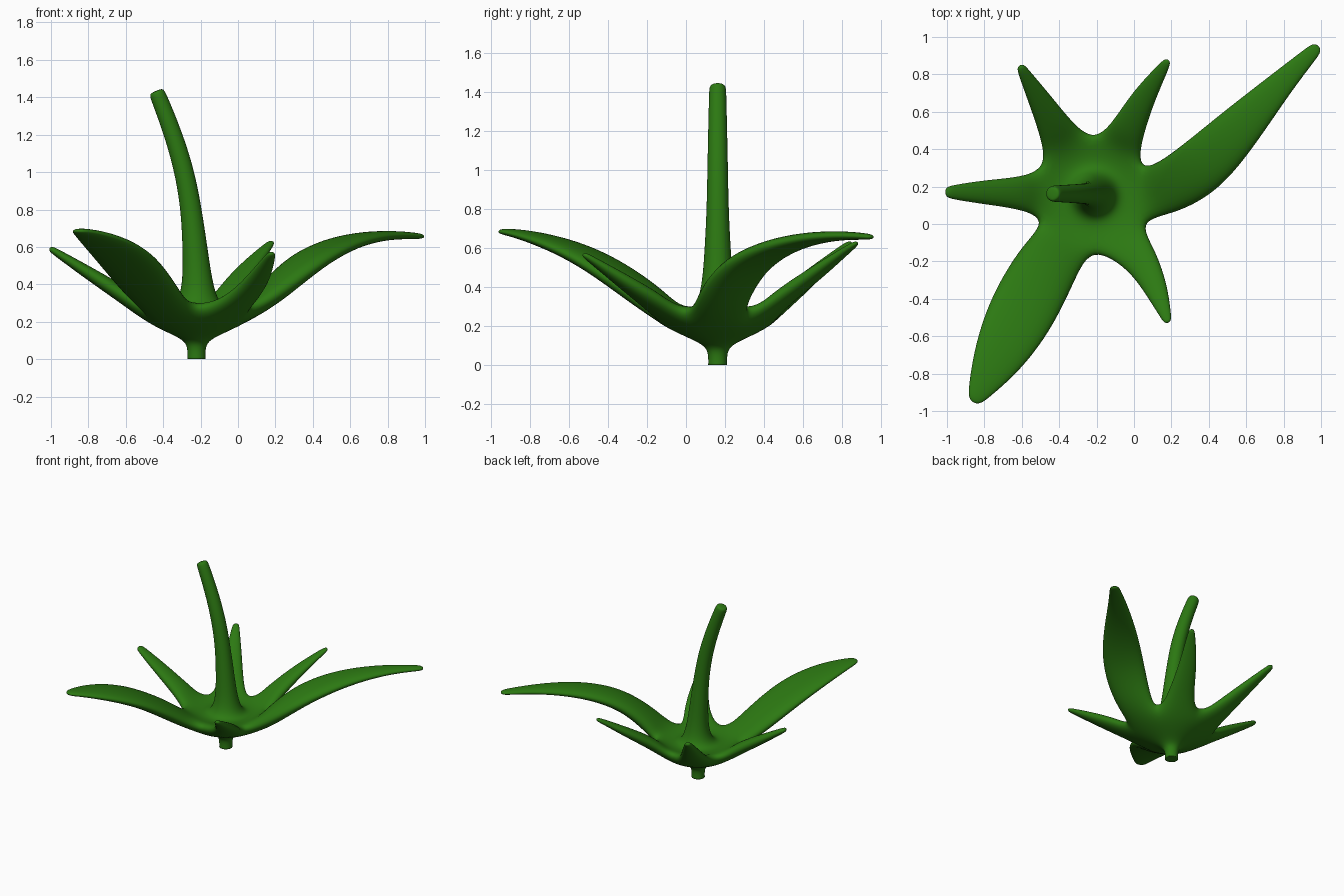
import bpy, bmesh, math
from mathutils import Vector

CX, CY = -0.222, 0.162
bm = bmesh.new()
crease = bm.edges.layers.float.new("crease_edge")


def hex_ring(x, z, r, tilt=0.0):
    """Six-sided ring with corners between the leaf directions."""
    out = []
    for k in range(6):
        a = math.radians(30 + 60 * k)
        dx, dy = r * math.cos(a), r * math.sin(a)
        out.append(bm.verts.new((x + dx * math.cos(tilt), CY + dy, z + dx * math.sin(tilt))))
    return out


def bridge(lower, upper):
    n = len(lower)
    for i in range(n):
        j = (i + 1) % n
        bm.faces.new((lower[i], lower[j], upper[j], upper[i]))


def leaf(root, stations):
    """Four-sided tapering tube; stations are x, y, z, width, thickness."""
    pts = [Vector(s[:3]) for s in stations]
    start = sum((v.co for v in root), Vector()) / 4
    path = [start] + pts
    prev = root
    for i, (p, s) in enumerate(zip(pts, stations)):
        t = (path[min(i + 2, len(pts))] - path[i]).normalized()
        side = Vector((-t.y, t.x, 0)).normalized()
        up = t.cross(side)
        w, h = side * s[3] * 0.55, up * s[4] * 0.55
        ring = [bm.verts.new(p + c) for c in (-w - h, w - h, w + h, -w + h)]
        bridge(prev, ring)
        prev = ring
    bm.faces.new(prev)


# Base stub flaring into the body
base = [hex_ring(CX, z, r) for z, r in
        ((0, 0.058), (0.075, 0.056), (0.115, 0.105), (0.175, 0.28))]
bottom = bm.faces.new(list(reversed(base[0])))
for e in bottom.edges:
    e[crease] = 1.0
for a, b in zip(base, base[1:]):
    bridge(a, b)

# Body rim and central stem, leaning left towards the top
rim = hex_ring(CX, 0.295, 0.31)
stem = [hex_ring(*s) for s in (
    (-0.215, 0.265, 0.16, 0.0), (-0.213, 0.37, 0.098, 0.0), (-0.23, 0.60, 0.079, 0.07),
    (-0.25, 0.80, 0.067, 0.13), (-0.285, 1.00, 0.063, 0.22), (-0.345, 1.20, 0.058, 0.32),
    (-0.415, 1.38, 0.053, 0.38), (-0.434, 1.425, 0.051, 0.40), (-0.438, 1.435, 0.035, 0.40))]
bridge(rim, stem[0])
for a, b in zip(stem, stem[1:]):
    bridge(a, b)
bm.faces.new(stem[-1])

# Six leaves, one per side of the body, counter-clockwise from +x
leaves = [
    [(0.17, 0.185, 0.345, 0.28, 0.13), (0.36, 0.30, 0.525, 0.31, 0.11),
     (0.57, 0.52, 0.63, 0.24, 0.08), (0.78, 0.745, 0.665, 0.14, 0.05),
     (0.94, 0.905, 0.66, 0.08, 0.035), (0.99, 0.955, 0.655, 0.06, 0.025)],
    [(-0.04, 0.49, 0.345, 0.18, 0.09), (0.045, 0.67, 0.475, 0.13, 0.07),
     (0.155, 0.835, 0.60, 0.06, 0.035), (0.185, 0.88, 0.63, 0.035, 0.025)],
    [(-0.42, 0.51, 0.345, 0.18, 0.09), (-0.505, 0.665, 0.475, 0.12, 0.07),
     (-0.59, 0.81, 0.60, 0.06, 0.04), (-0.61, 0.85, 0.63, 0.04, 0.03)],
    [(-0.60, 0.165, 0.335, 0.17, 0.09), (-0.79, 0.17, 0.455, 0.13, 0.07),
     (-0.97, 0.17, 0.57, 0.075, 0.04), (-1.01, 0.17, 0.595, 0.05, 0.03)],
    [(-0.45, -0.19, 0.345, 0.33, 0.12), (-0.595, -0.46, 0.54, 0.37, 0.10),
     (-0.725, -0.71, 0.64, 0.28, 0.07), (-0.825, -0.89, 0.68, 0.13, 0.04),
     (-0.86, -0.96, 0.685, 0.06, 0.025)],
    [(0.035, -0.18, 0.335, 0.18, 0.09), (0.115, -0.335, 0.44, 0.13, 0.07),
     (0.17, -0.49, 0.545, 0.06, 0.035), (0.182, -0.53, 0.57, 0.035, 0.025)],
]
low = base[-1]
for k, stations in enumerate(leaves):
    r, l = (k - 1) % 6, k
    leaf([low[r], low[l], rim[l], rim[r]], stations)

bmesh.ops.recalc_face_normals(bm, faces=bm.faces)
mesh = bpy.data.meshes.new("leafy_stem")
bm.to_mesh(mesh)
bm.free()
obj = bpy.data.objects.new("leafy_stem", mesh)
bpy.context.collection.objects.link(obj)

# Smooth organic surface
mesh.shade_smooth()
sub = obj.modifiers.new("smooth", "SUBSURF")
sub.levels = sub.render_levels = 3

green = bpy.data.materials.new("leaf_green")
green.diffuse_color = (0.025, 0.19, 0.006, 1)
mesh.materials.append(green)
